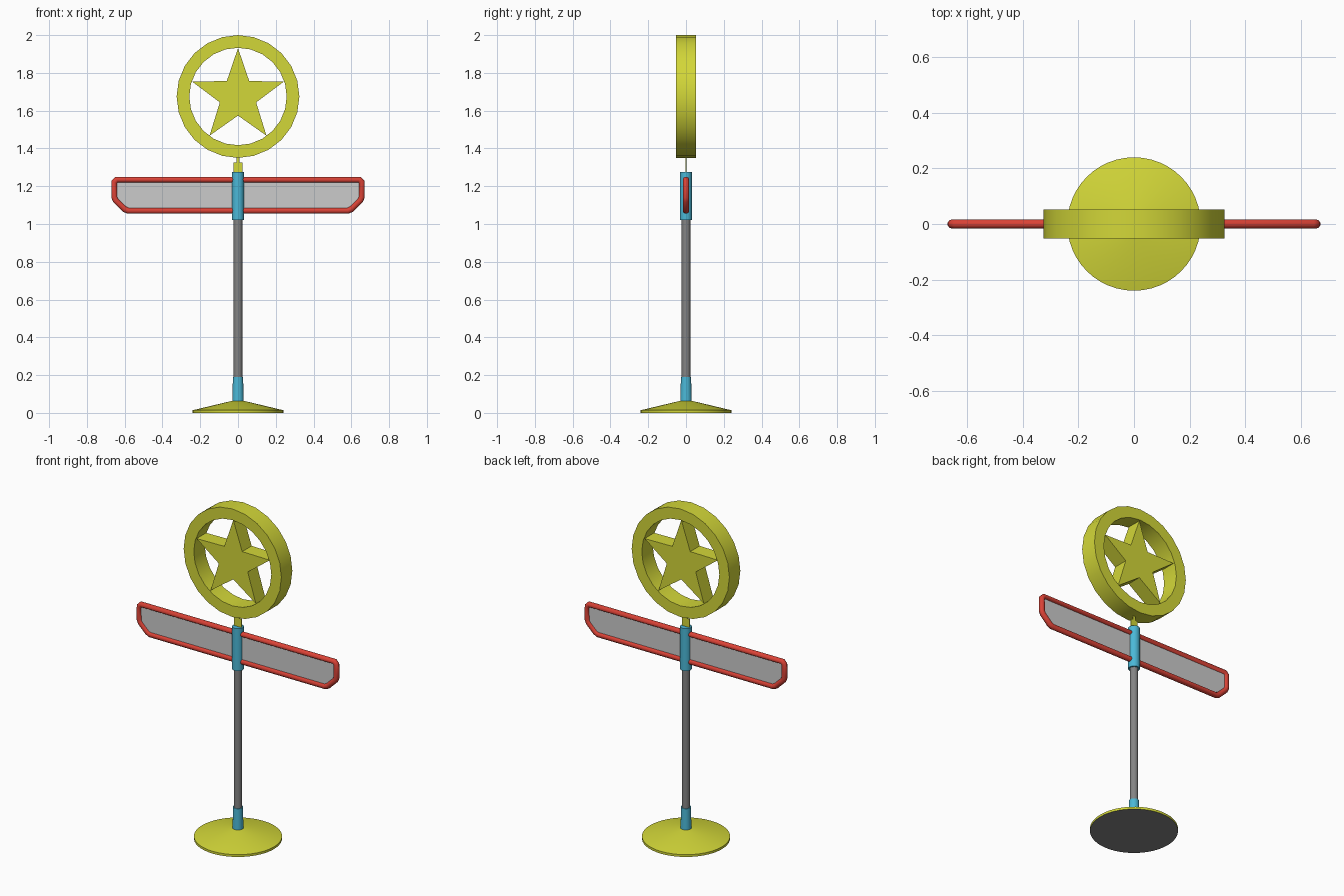
import bpy, bmesh
from math import sin, cos, pi, radians

cube = bpy.data.objects.get("Cube")
if cube:
    bpy.data.objects.remove(cube, do_unlink=True)


def material(name, r, g, b):
    m = bpy.data.materials.new(name)
    m.use_nodes = True
    m.diffuse_color = (r, g, b, 1)
    bsdf = m.node_tree.nodes["Principled BSDF"]
    bsdf.inputs["Base Color"].default_value = (r, g, b, 1)
    bsdf.inputs["Roughness"].default_value = 0.6
    return m


YELLOW = material("yellow", 0.65, 0.68, 0.04)
RED = material("red", 0.70, 0.055, 0.037)
BLUE = material("sky blue", 0.07, 0.48, 0.68)
STEEL = material("steel grey", 0.23, 0.23, 0.23)
PANEL = material("pale grey", 0.60, 0.60, 0.60)


def smooth(ob, angle=35):
    bpy.ops.object.select_all(action="DESELECT")
    ob.select_set(True)
    bpy.context.view_layer.objects.active = ob
    bpy.ops.object.shade_smooth_by_angle(angle=radians(angle))


def finish(name, bm, *mats):
    bmesh.ops.recalc_face_normals(bm, faces=bm.faces)
    me = bpy.data.meshes.new(name)
    bm.to_mesh(me)
    bm.free()
    for m in mats:
        me.materials.append(m)
    ob = bpy.data.objects.new(name, me)
    bpy.context.collection.objects.link(ob)
    return ob


def lathe(name, profile, mats, sides=24, under=0):
    """Solid of revolution about z from (radius, height) pairs, capped."""
    bm = bmesh.new()
    rings = [[bm.verts.new((r * cos(2 * pi * i / sides), r * sin(2 * pi * i / sides), z))
              for i in range(sides)] for r, z in profile]
    for a, b in zip(rings, rings[1:]):
        for i in range(sides):
            j = (i + 1) % sides
            bm.faces.new((a[i], a[j], b[j], b[i]))
    bottom = bm.faces.new(rings[0])
    bm.faces.new(rings[-1])
    bottom.material_index = under
    ob = finish(name, bm, *mats)
    smooth(ob)
    return ob


def plate(name, outline, depth, mat):
    """Outline in x and z, extruded evenly to both sides along y."""
    bm = bmesh.new()
    front = [bm.verts.new((x, -depth, z)) for x, z in outline]
    back = [bm.verts.new((x, depth, z)) for x, z in outline]
    bm.faces.new(front)
    bm.faces.new(back)
    for i in range(len(outline)):
        j = (i + 1) % len(outline)
        bm.faces.new((front[i], front[j], back[j], back[i]))
    return finish(name, bm, mat)


def mirrored(right):
    """Close a right-hand outline with its mirror image."""
    return right + [(-x, z) for x, z in reversed(right)]


# Stand
lathe("base", [(0.24, 0), (0.24, 0.014), (0.03, 0.064)], (YELLOW, STEEL), 48, under=1)
lathe("pole", [(0.023, 0.05), (0.023, 1.05)], (STEEL,))
lathe("lower_sleeve", [(0.030, 0.06), (0.027, 0.19)], (BLUE,))
lathe("upper_sleeve", [(0.032, 1.02), (0.032, 1.275)], (BLUE,))

# Sign board with a round tube frame
edge = mirrored([(0.582, 1.07), (0.600, 1.078), (0.648, 1.125), (0.655, 1.142),
                 (0.655, 1.222), (0.642, 1.235)])
plate("sign_panel", edge, 0.005, PANEL)

curve = bpy.data.curves.new("sign_frame", "CURVE")
curve.dimensions = "3D"
curve.bevel_depth = 0.0165
curve.bevel_resolution = 3
spline = curve.splines.new("POLY")
spline.points.add(len(edge) - 1)
for point, (x, z) in zip(spline.points, edge):
    point.co = (x, 0, z, 1)
spline.use_cyclic_u = True
curve.materials.append(RED)
frame = bpy.data.objects.new("sign_frame", curve)
bpy.context.collection.objects.link(frame)
bpy.ops.object.select_all(action="DESELECT")
frame.select_set(True)
bpy.context.view_layer.objects.active = frame
bpy.ops.object.convert(target="MESH")
smooth(bpy.context.view_layer.objects.active, 50)

# Thin stepped tab carrying the emblem
plate("emblem_tab", mirrored([(0.024, 1.26), (0.024, 1.325), (0.008, 1.325), (0.008, 1.36)]),
      0.003, YELLOW)

# Ring around the star
CENTRE = 1.675
SIDES = 24
bm = bmesh.new()
section = [(0.325, -0.052), (0.325, 0.052), (0.258, 0.052), (0.258, -0.052)]
loops = [[bm.verts.new((r * sin(2 * pi * i / SIDES), y, CENTRE + r * cos(2 * pi * i / SIDES)))
          for r, y in section] for i in range(SIDES)]
for i, a in enumerate(loops):
    b = loops[(i + 1) % SIDES]
    for k in range(4):
        n = (k + 1) % 4
        bm.faces.new((a[k], a[n], b[n], b[k]))
smooth(finish("emblem_ring", bm, YELLOW))

# Five-pointed star
star = []
for i in range(10):
    r = 0.101 if i % 2 else 0.256
    star.append((r * sin(pi * i / 5), CENTRE + r * cos(pi * i / 5)))
plate("emblem_star", star, 0.045, YELLOW)
